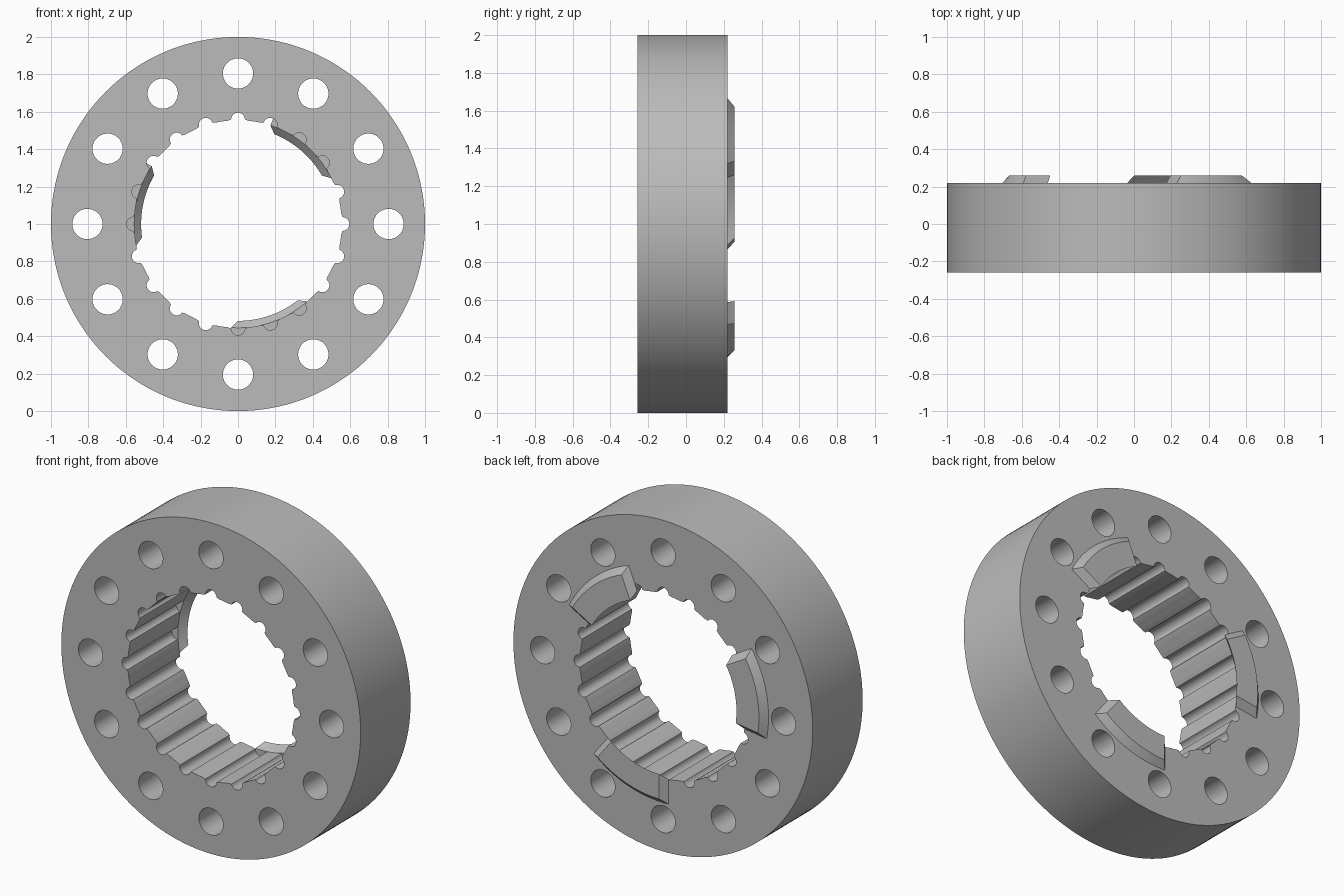
import bpy, bmesh
from math import sin, cos, pi, radians

cube = bpy.data.objects.get("Cube")
if cube:
    bpy.data.objects.remove(cube)

FRONT, BACK, TOP = -0.258, 0.219, 0.258   # depths: ring front, ring back, tab top
BORE, CHAMFER = 0.555, 0.037

grey = bpy.data.materials.new("plain_grey")
grey.use_nodes = True
colour = (0.5, 0.5, 0.5, 1)
grey.diffuse_color = colour
grey.node_tree.nodes["Principled BSDF"].inputs["Base Color"].default_value = colour


def circle(radius, count, cx=0, cy=0):
    return [(cx + radius * cos(2 * pi * i / count), cy + radius * sin(2 * pi * i / count))
            for i in range(count)]


def bore_outline(notches=20, radius=0.037, centre=0.558):
    """Round bore interrupted by evenly spaced half-round grooves."""
    points = []
    pitch = 2 * pi / notches
    for k in range(notches):
        a = k * pitch
        for i in range(13):
            t = a - pi / 2 + pi * i / 12
            points.append((centre * cos(a) + radius * cos(t), centre * sin(a) + radius * sin(t)))
        half = radius / BORE
        for i in range(1, 5):
            t = a + half + (pitch - 2 * half) * i / 5
            points.append((BORE * cos(t), BORE * sin(t)))
    return points


def add_object(name, bm):
    bmesh.ops.recalc_face_normals(bm, faces=bm.faces)
    mesh = bpy.data.meshes.new(name)
    bm.to_mesh(mesh)
    bm.free()
    mesh.materials.clear()
    mesh.materials.append(grey)
    obj = bpy.data.objects.new(name, mesh)
    bpy.context.collection.objects.link(obj)
    bpy.ops.object.select_all(action='DESELECT')
    obj.select_set(True)
    bpy.context.view_layer.objects.active = obj
    bpy.ops.object.shade_smooth_by_angle(angle=radians(25))
    return obj


# Ring body: filled outline with bore and twelve bolt holes, extruded
outlines = [circle(1, 144), bore_outline()]
for k in range(12):
    a = k * pi / 6
    outlines.append(circle(0.081, 40, 0.805 * cos(a), 0.805 * sin(a)))

curve = bpy.data.curves.new("ring_outline", 'CURVE')
curve.dimensions = '2D'
curve.fill_mode = 'BOTH'
curve.extrude = (BACK - FRONT) / 2
for outline in outlines:
    spline = curve.splines.new('POLY')
    spline.points.add(len(outline) - 1)
    for p, (x, y) in zip(spline.points, outline):
        p.co = (x, y, 0, 1)
    spline.use_cyclic_u = True
helper = bpy.data.objects.new("ring_outline", curve)
bpy.context.collection.objects.link(helper)
depsgraph = bpy.context.evaluated_depsgraph_get()
flat = bpy.data.meshes.new_from_object(helper.evaluated_get(depsgraph))
bm = bmesh.new()
bm.from_mesh(flat)
bpy.data.objects.remove(helper)
bpy.data.meshes.remove(flat)
bmesh.ops.remove_doubles(bm, verts=bm.verts, dist=0.0001)
for v in bm.verts:                        # stand the disc upright
    x, y, z = v.co
    v.co = (x, (FRONT + BACK) / 2 - z, 1 + y)
add_object("ring_body", bm)


# Locking tabs: curved, inward-leaning bars with sloped ends
def add_tab(name, start, end, steps=16):
    bm = bmesh.new()
    corners = [(BORE, BACK, CHAMFER), (0.705, BACK, CHAMFER),
               (0.705 - CHAMFER, TOP, 0), (BORE - CHAMFER, TOP, 0)]
    sections = []
    for i in range(steps + 1):
        section = []
        for r, y, spread in corners:
            a0, a1 = start - spread / r, end + spread / r
            a = a0 + (a1 - a0) * i / steps
            section.append(bm.verts.new((r * cos(a), y, 1 + r * sin(a))))
        sections.append(section)
    for s, t in zip(sections, sections[1:]):
        for j in range(4):
            k = (j + 1) % 4
            bm.faces.new((s[j], s[k], t[k], t[j]))
    bm.faces.new(sections[0])
    bm.faces.new(sections[-1])
    add_object(name, bm)


for label, angle in (("upper_left", 30), ("right", 150), ("bottom", 270)):
    add_tab(label + "_locking_tab", radians(angle), radians(angle + 38))
